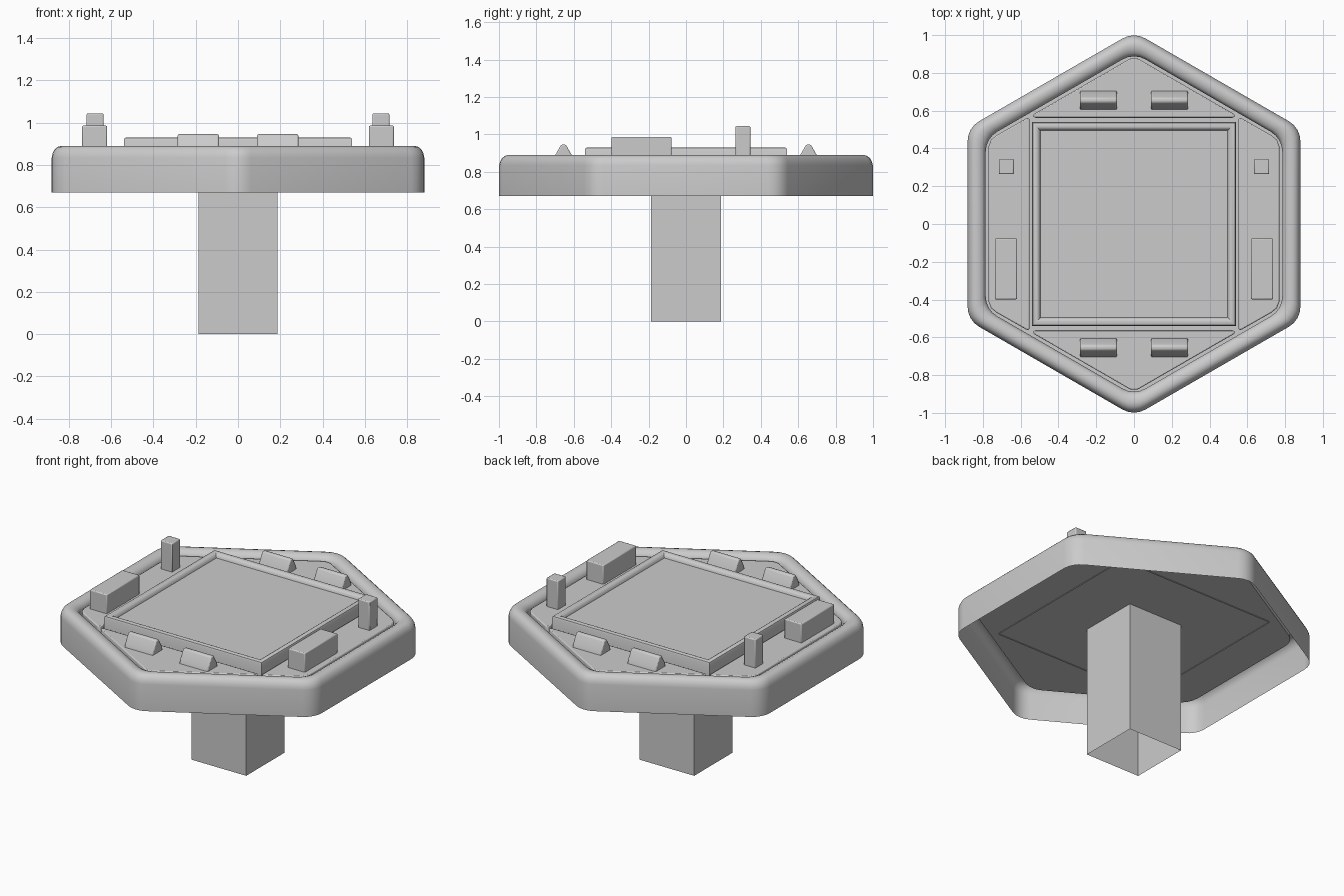
import bpy, bmesh, math
from mathutils import Vector

if "Cube" in bpy.data.objects:
    bpy.data.objects.remove(bpy.data.objects["Cube"])


def loft(name, loops, cap_top=True, cap_bottom=False, bevel=0.0, smooth=True):
    """Skin a stack of equal-length loops of 3D points, ordered bottom to top."""
    bm = bmesh.new()
    rings = [[bm.verts.new(p) for p in loop] for loop in loops]
    n = len(rings[0])
    for a, b in zip(rings, rings[1:]):
        for i in range(n):
            j = (i + 1) % n
            bm.faces.new((a[i], a[j], b[j], b[i]))
    if cap_top:
        bm.faces.new(rings[-1])
    if cap_bottom:
        bm.faces.new(rings[0][::-1])
    mesh = bpy.data.meshes.new(name)
    bm.to_mesh(mesh)
    bm.free()
    ob = bpy.data.objects.new(name, mesh)
    bpy.context.collection.objects.link(ob)
    if bevel:
        mod = ob.modifiers.new("bevel", 'BEVEL')
        mod.width = bevel
        mod.segments = 2
        mod.limit_method = 'ANGLE'
    if smooth:
        bpy.ops.object.select_all(action='DESELECT')
        ob.select_set(True)
        bpy.context.view_layer.objects.active = ob
        bpy.ops.object.shade_smooth_by_angle(angle=math.radians(35))
    return ob


def rect(cx, cy, hx, hy, z):
    return [(cx + sx * hx, cy + sy * hy, z)
            for sx, sy in ((-1, -1), (1, -1), (1, 1), (-1, 1))]


def hexagon(apothem, z, setback=0.07, steps=4):
    """Hexagon with points on the y axis and rounded corners."""
    R = apothem / math.cos(math.pi / 6)
    c = [Vector((R * math.sin(-k * math.pi / 3), R * math.cos(k * math.pi / 3), z))
         for k in range(6)]
    r = setback * math.tan(math.pi / 3)
    pts = []
    for k in range(6):
        d = c[k].copy()
        d.z = 0
        d.normalize()
        centre = c[k] - d * (r / math.sin(math.pi / 3))
        base = math.atan2(d.y, d.x)
        for s in range(steps + 1):
            t = base + math.radians(-30 + 60 * s / steps)
            pts.append(centre + Vector((r * math.cos(t), r * math.sin(t), 0)))
    return pts


def panel(name, pts, z0=0.81, z1=0.868, edge=0.01):
    """Flat plate with a softened upper edge."""
    c = sum((Vector(p) for p in pts), Vector((0, 0))) / len(pts)
    area = sum(p[0] * q[1] - q[0] * p[1] for p, q in zip(pts, pts[1:] + pts[:1]))
    if area < 0:
        pts = pts[::-1]
    return loft(name, [[(x, y, z) for x, y in pts] for z in (z0, z1)], bevel=edge)


def box(name, cx, cy, hx, hy, z0, z1, edge=0.006):
    return loft(name, [rect(cx, cy, hx, hy, z0), rect(cx, cy, hx, hy, z1)],
                cap_bottom=True, bevel=edge)


# Hollow pedestal leg, open at the bottom
loft("pedestal", [rect(0, 0, 0.187, 0.187, 0), rect(0, 0, 0.187, 0.187, 0.81)],
     cap_top=False, smooth=False)

# Hexagonal shell: thin skirt, rounded rim and sunken floor
rim = [(0.881, 0.67), (0.881, 0.835), (0.877, 0.855), (0.868, 0.873), (0.855, 0.885),
       (0.838, 0.89), (0.818, 0.887), (0.80, 0.878), (0.79, 0.865), (0.785, 0.85),
       (0.785, 0.81)]
loft("table_shell", [hexagon(a, z) for a, z in rim])

# Central screen with raised frame
frame = [(0.54, 0.805), (0.54, 0.918), (0.536, 0.927), (0.527, 0.931), (0.515, 0.931),
         (0.505, 0.926), (0.498, 0.915), (0.495, 0.905)]
loft("screen_frame", [rect(0, 0, h, h, z) for h, z in frame])

for s, side in ((-1, "left"), (1, "right")):
    # Side control panel, slider block and upright post
    half = [(0.77, 0.41), (0.757, 0.445), (0.73, 0.468), (0.565, 0.562), (0.553, 0.558)]
    outline = [(s * x, -y) for x, y in half[::-1]] + [(s * x, y) for x, y in half]
    panel(side + "_panel", outline)
    box(side + "_block", s * 0.678, -0.238, 0.059, 0.161, 0.86, 0.986)
    box(side + "_post", s * 0.676, 0.304, 0.04, 0.04, 0.86, 1.044)

for s, end in ((-1, "front"), (1, "back")):
    # Triangular end panel with two wedge keys
    half = [(0.02, 0.876), (0.53, 0.582), (0.535, 0.572), (0.525, 0.562)]
    outline = [(-x, s * y) for x, y in half[::-1]] + [(x, s * y) for x, y in half]
    panel(end + "_panel", outline)
    for x in (-0.188, 0.188):
        loft(end + "_key", [rect(x, s * 0.655, 0.098, 0.052, 0.86),
                            rect(x, s * 0.655, 0.098, 0.045, 0.888),
                            rect(x, s * 0.655, 0.098, 0.012, 0.946)],
             cap_bottom=True, bevel=0.008)
